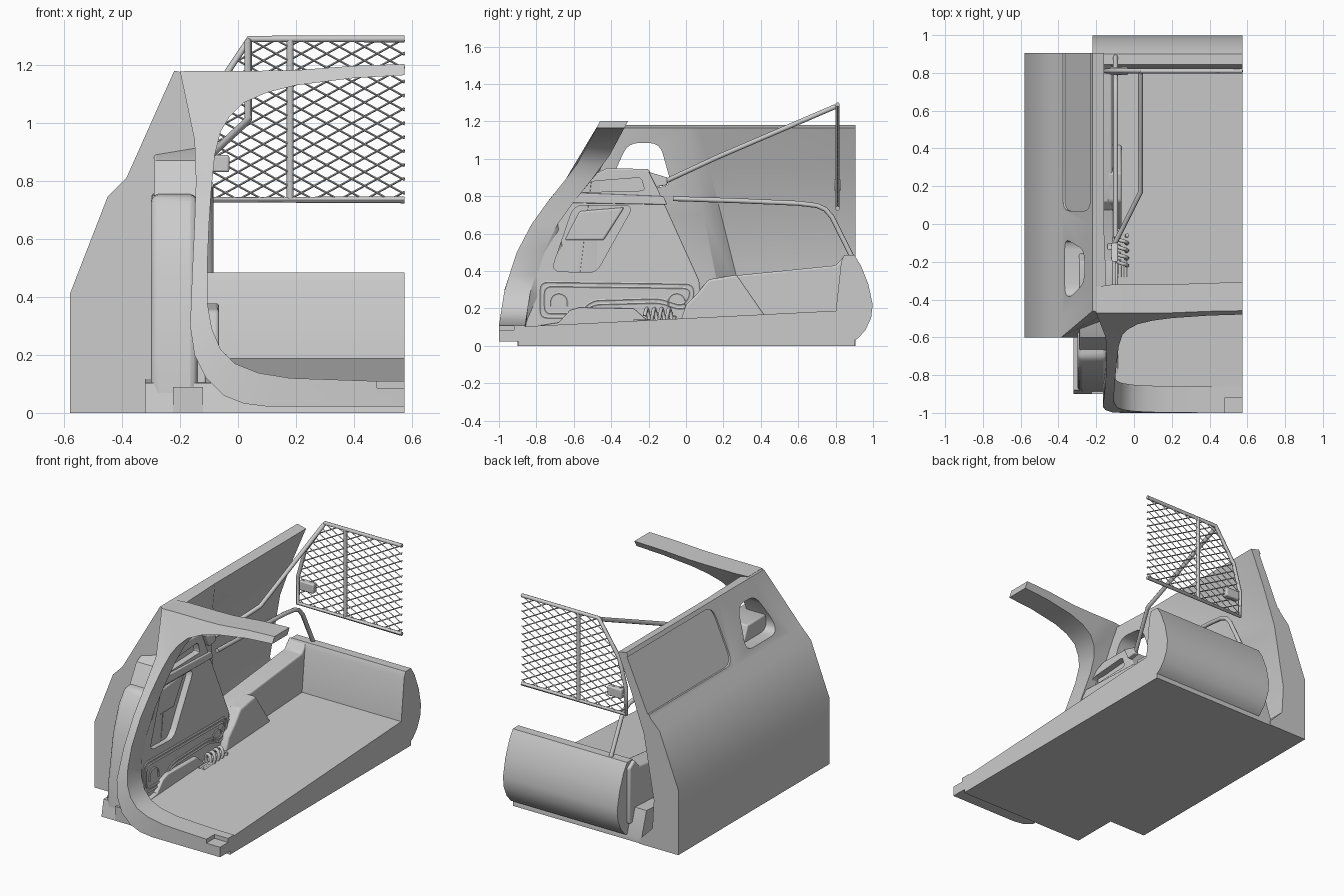
import bpy, bmesh, math
from math import radians, sin, cos, pi

if "Cube" in bpy.data.objects:
    bpy.data.objects.remove(bpy.data.objects["Cube"])

R = 0.575  # cut plane of the half model


def finish(ob, angle=30):
    bpy.ops.object.select_all(action='DESELECT')
    ob.select_set(True)
    bpy.context.view_layer.objects.active = ob
    bpy.ops.object.shade_smooth_by_angle(angle=radians(angle))
    return ob


def loft(name, rings):
    bm = bmesh.new()
    vs = [[bm.verts.new(p) for p in r] for r in rings]
    n = len(rings[0])
    for a, b in zip(vs, vs[1:]):
        for i in range(n):
            bm.faces.new((a[i], a[(i + 1) % n], b[(i + 1) % n], b[i]))
    bm.faces.new(vs[0])
    bm.faces.new(vs[-1])
    bmesh.ops.recalc_face_normals(bm, faces=bm.faces[:])
    me = bpy.data.meshes.new(name)
    bm.to_mesh(me)
    bm.free()
    ob = bpy.data.objects.new(name, me)
    bpy.context.collection.objects.link(ob)
    return finish(ob)


def prism(name, yz, x0, x1, bevel=0):
    ob = loft(name, [[(x, y, z) for y, z in yz] for x in (x0, x1)])
    if bevel:
        m = ob.modifiers.new("bevel", 'BEVEL')
        m.width, m.segments, m.limit_method, m.angle_limit = bevel, 3, 'ANGLE', radians(40)
        bpy.ops.object.modifier_apply(modifier="bevel")
        finish(ob)
    return ob


def cut(ob, cutter):
    finish(ob)
    m = ob.modifiers.new("cut", 'BOOLEAN')
    m.operation, m.object, m.solver = 'DIFFERENCE', cutter, 'EXACT'
    bpy.ops.object.modifier_apply(modifier="cut")
    bpy.data.objects.remove(cutter)
    finish(ob)


def tubes(name, paths, r, res=2, closed=False):
    cu = bpy.data.curves.new(name, 'CURVE')
    cu.dimensions, cu.bevel_depth, cu.bevel_resolution, cu.use_fill_caps = '3D', r, res, True
    for pts in paths:
        s = cu.splines.new('POLY')
        s.points.add(len(pts) - 1)
        for q, p in zip(s.points, pts):
            q.co = (*p, 1)
        s.use_cyclic_u = closed
    ob = bpy.data.objects.new(name, cu)
    bpy.context.collection.objects.link(ob)
    bpy.ops.object.select_all(action='DESELECT')
    ob.select_set(True)
    bpy.context.view_layer.objects.active = ob
    bpy.ops.object.convert(target='MESH')
    return finish(bpy.context.object, 50)


def rounded(pts, r, n=4):
    """Round the corners of a closed 2D polygon."""
    out = []
    for i, (x, y) in enumerate(pts):
        ends = []
        for px, py in (pts[i - 1], pts[(i + 1) % len(pts)]):
            d = math.hypot(px - x, py - y)
            k = min(r, d * .45) / d
            ends.append((x + (px - x) * k, y + (py - y) * k))
        (ax, ay), (bx, by) = ends
        for j in range(n + 1):
            t = j / n
            out.append(((1-t)**2*ax + 2*t*(1-t)*x + t*t*bx, (1-t)**2*ay + 2*t*(1-t)*y + t*t*by))
    return out


# Outer body side shell: cross-sections along y, thick at the pillars
outer = [(-.58, 0), (-.58, .41), (-.45, .745), (-.385, .81), (-.22, 1.18)]
inz = [1.165, .95, .7, .3, .12, .03, 0]
thin = [-.16, -.25, -.34, -.41, -.40, -.31, -.31]
thick = [-.16, -.21, -.25, -.28, -.28, -.28, -.28]


def section(xs, fy):
    return [(x, fy(z), z) for x, z in outer + list(zip(xs, inz))]


def lean(z):
    return -.6 + max(0, z - .94) * .58


shell = loft("body_side", [
    section([-.14] * 7, lean), section([-.145] * 7, lambda z: lean(z) + .1),
    section(thick, lambda z: (1.17 - z) * .2), section(thin, lambda z: .07 + (1.17 - z) * .25),
    section(thin, lambda z: .905)])
window = rounded([(-.39, .91), (-.31, 1.085), (-.14, 1.085), (-.075, .85), (-.37, .85)], .06)
cut(shell, prism("window_cutter", window, -.6, .1))
# Shallow recess of the side door glass
glass = rounded([(.07, .83), (.07, 1.155), (1.1, 1.155), (1.1, .83)], .07)
slope = lambda z: -.385 + (z - .81) * .446
cut(shell, loft("glass_cutter", [[(slope(z) + o, y, z) for y, z in glass] for o in (-.05, .01)]))

# Hatch opening frame following the leaning rear end
lean_pts = [(0, -1), (.11, -1), (.3, -.97), (.5, -.905), (.68, -.81), (.86, -.67), (.94, -.6), (1.21, -.455)]


def rear(z):
    for (a, p), (b, q) in zip(lean_pts, lean_pts[1:]):
        if z <= b:
            return p + (q - p) * (z - a) / (b - a)
    return lean_pts[-1][1]


stations = [(R, 1.203, R, 1.165), (.4, 1.197, .4, 1.155), (.2, 1.182, .2, 1.13), (.08, 1.18, .1, 1.105),
            (-.02, 1.18, .02, 1.07), (-.12, 1.18, -.03, 1.02), (-.2, 1.178, -.06, .97), (-.15, .94, -.08, .89),
            (-.145, .8, -.092, .77), (-.15, .65, -.1, .65), (-.158, .48, -.106, .5), (-.165, .3, -.106, .38),
            (-.15, .2, -.09, .29), (-.11, .12, -.06, .22), (-.05, .06, -.01, .17), (.02, .032, .07, .138),
            (.1, .022, .18, .12), (.47, .022, .47, .11), (R, .022, R, .11)]
rings = []
for xo, zo, xi, zi in stations:
    d = .14 if zi < 1.02 else .15
    bo = rear(zo) + d
    if .5 > zo > .15:
        bo += .12
    rings.append([(xo, rear(zo), zo), (xi, rear(zi), zi), (xi, rear(zi) + d, zi), (xo, bo, zo)])
frame = loft("hatch_frame", rings)
cut(frame, prism("latch_cutter", [(-1.1, .085), (-.92, .085), (-.92, .2), (-1.1, .2)], .48, .7))

# Lamp housing between frame and body
prism("lamp_housing", [(-.55, 0), (-.89, 0), (-.88, .2), (-.83, .5), (-.77, .67), (-.71, .75), (-.55, .765)],
      -.3, -.14, .025)
prism("lamp_ledge", [(-.6, .0), (-.9, 0), (-.9, .09), (-.6, .09)], -.225, -.12)

# Load floor and seat back
prism("load_floor", [(-.9, 0), (.9, 0), (.9, .03), (.85, .19), (-.88, .103)], -.32, R)
prism("seat_back", [(.8, .18), (.83, .45), (.845, .485), (.9, .485), (.935, .43), (.975, .33), (.998, .22),
                    (.99, .15), (.96, .085), (.92, .04), (.88, .02)], -.22, R)

# Inner trim panel with recess, shelf and ledges
trim = prism("side_trim", [(-.86, .08), (-.84, .34), (-.74, .62), (-.6, .87), (-.42, .95), (-.2, .945), (.07, .35),
                           (.1, .08)], -.29, -.11, .008)
cut(trim, prism("recess_cutter", rounded([(-.72, .4), (-.6, .75), (-.28, .75), (-.42, .5), (-.48, .39)], .05),
                -.15, .1))
cut(trim, prism("slot_cutter", rounded([(-.6, .82), (-.5, .88), (-.24, .9), (-.22, .83)], .02), -.15, .1))
prism("trim_pocket", [(-.65, .565), (-.57, .72), (-.33, .74), (-.44, .565)], -.16, -.135, .01)
prism("trim_shelf", [(-.68, .765), (-.62, .82), (-.12, .8), (-.1, .755)], -.14, -.098, .006)
prism("trim_ledge", [(-.84, .1), (-.68, .125), (-.62, .19), (-.57, .205), (-.28, .2), (-.2, .13), (-.2, .09)],
      -.13, -.085, .006)
prism("tub_side", [(.0, .1), (.02, .25), (.12, .35), (.2, .37), (.8, .43), (.85, .485), (.9, .45), (.9, .1)],
      -.24, -.115, .01)
prism("wheel_bulge", [(-.04, .1), (.0, .22), (.06, .28), (.12, .355), (.27, .38), (.42, .165), (.42, .1)],
      -.14, -.065, .012)

# Raised rims on the trim panel
for i, s in enumerate((0, .022)):
    rim = [(-.78 + s, .34 - s), (.04 - s, .33 - s), (.04 - s, .24 + s), (-.02, .19 + s), (-.14, .23 + s),
           (-.5, .22 + s), (-.58, .15 + s), (-.78 + s, .15 + s)]
    tubes("trim_rim", [[(-.11, y, z) for y, z in rounded(rim, .04)]], .008, 1, True)
tubes("trim_hooks", [[(-.11, c - .045, .21)] + [(-.11, c + .045 * cos(pi - pi * j / 8), .235 + .045 * sin(pi * j / 8))
                     for j in range(9)] + [(-.11, c + .045, .21)] for c in (-.68, -.05)], .007, 1)

# Coiled tether
coil = [(-.06 + .024 * cos(t / 12 * 2 * pi), -.22 + .16 * t / 48, .16 + .04 * sin(t / 12 * 2 * pi))
        for t in range(49)]
tubes("tether_coil", [coil, [(-.075, -.28, .13), (-.075, -.18, .13)], [(-.045, -.28, .13), (-.045, -.18, .13)]], .01)

# Partition grille: frame, upright, brace and diamond mesh
gy = .81
edge = [(R, 1.29), (.04, 1.29), (-.1, 1.08), (-.15, .9), (-.15, .735), (R, .735)]
tubes("grille_frame", [[(x, gy, z) for x, z in edge], [(.18, gy, .735), (.18, gy, 1.29)]], .012)
tubes("grille_brace", [[(.035, .8, 1.28), (.035, .17, 1.01), (-.11, -.12, .875)]], .013)
prism("brace_mount", [(-.2, .93), (-.1, .9), (-.1, .86), (-.16, .85)], -.12, -.085, .006)
prism("grille_bracket", [(.79, .83), (.83, .83), (.83, .89), (.79, .89)], -.13, -.03, .008)


def left_limit(z):
    if z > 1.08:
        return -.1 + (z - 1.08) * .667
    return -.15 + max(0, z - .9) * .278


wires = []
for s in (1, -1):
    for i in range(-30, 60):
        c = .735 + i * .048
        run = [k * .005 for k in range(-30, 116)]
        run = [x for x in run if .735 < c + s * .55 * x < 1.29 and x > left_limit(c + s * .55 * x)]
        if len(run) > 2:
            wires.append([(x, gy + s * .003, c + s * .55 * x) for x in (run[0], run[-1])])
tubes("grille_mesh", wires, .0035, 0)

# Bent side rail from the pillar down to the seat
rail = [(-.07, .787), (.3, .775), (.6, .762), (.7, .75), (.745, .73), (.78, .69), (.89, .47)]
tubes("side_rail", [[(-.097, y, z) for y, z in rail]], .013)
